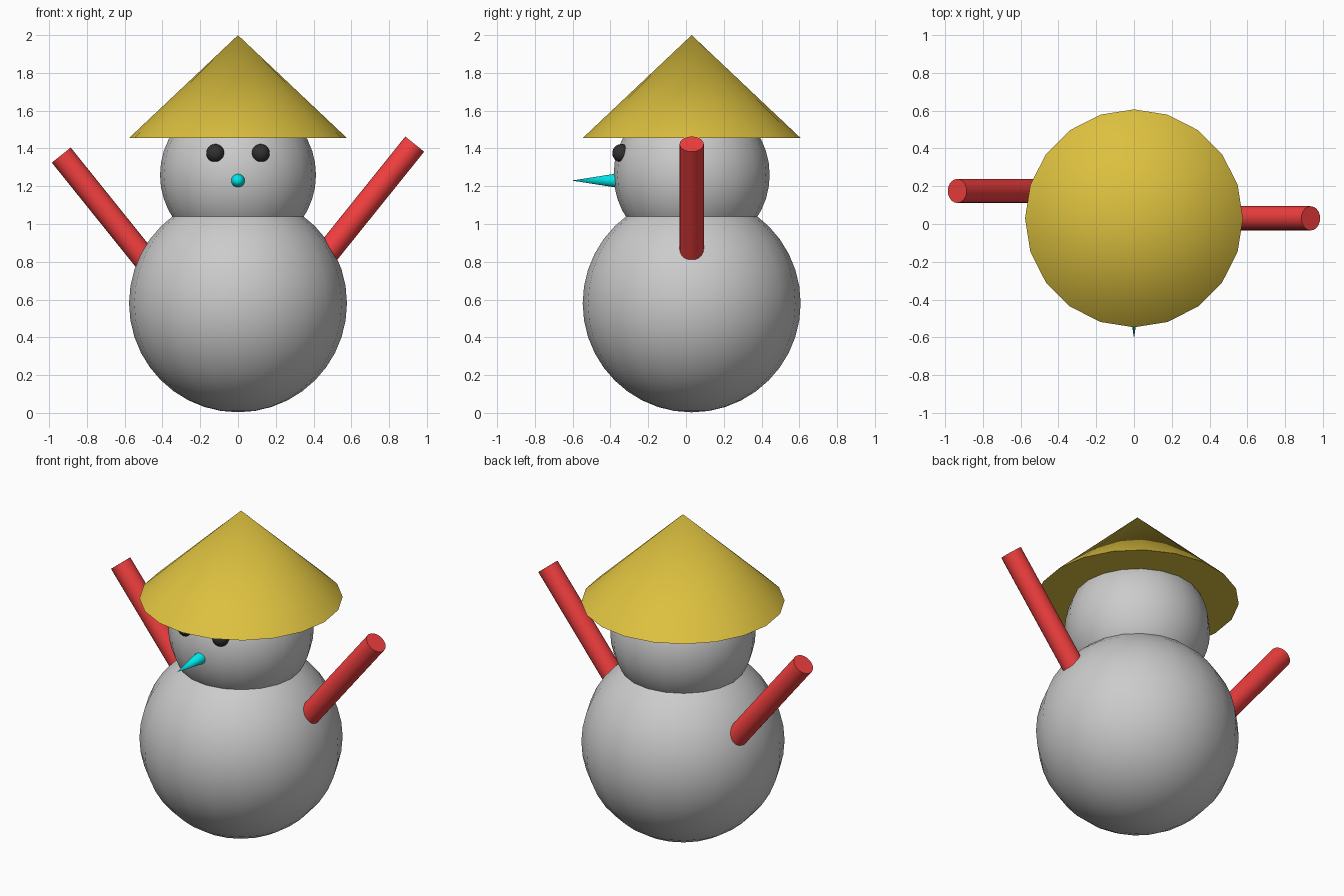
import bpy, math
from mathutils import Vector

if "Cube" in bpy.data.objects:
    bpy.data.objects.remove(bpy.data.objects["Cube"])

CY = 0.03  # depth of the main axis


def material(name, rgb):
    m = bpy.data.materials.new(name)
    m.diffuse_color = (*rgb, 1)
    m.use_nodes = True
    m.node_tree.nodes["Principled BSDF"].inputs["Base Color"].default_value = m.diffuse_color
    return m


def finish(name, mat=None, angle=40):
    ob = bpy.context.object
    ob.name = name
    bpy.ops.object.shade_smooth_by_angle(angle=math.radians(angle))
    if mat:
        ob.data.materials.append(mat)
    return ob


def ball(name, r, loc, mat=None):
    bpy.ops.mesh.primitive_uv_sphere_add(segments=20, ring_count=20, radius=r, location=loc)
    return finish(name, mat)


def taper(name, base, tip, r1, r2, mat):
    """Capped cone or cylinder running from base to tip."""
    a, b = Vector(base), Vector(tip)
    bpy.ops.mesh.primitive_cone_add(vertices=20, radius1=r1, radius2=r2,
                                    depth=(b - a).length, location=(a + b) / 2)
    bpy.context.object.rotation_euler = Vector((0, 0, 1)).rotation_difference(b - a).to_euler()
    return finish(name, mat)


straw = material("straw", (0.72, 0.53, 0.05))
red = material("red", (0.9, 0.05, 0.05))
black = material("black", (0.03, 0.03, 0.03))
teal = material("teal", (0.0, 0.81, 0.82))

# Snow balls
ball("body", 0.577, (0, CY, 0.58))
ball("head", 0.413, (0, CY, 1.26))

# Conical hat
taper("hat", (0, CY, 1.455), (0, CY, 2.0), 0.577, 0, straw)

# Face
for side, s in (("right", 1), ("left", -1)):
    ball("eye_" + side, 0.048, (s * 0.12, -0.342, 1.375), black)
taper("nose", (0, -0.355, 1.23), (0, -0.605, 1.23), 0.039, 0, teal)

# Raised arms: outer end x, y, z; lower ends sink into the body
for side, s, y, z in (("right", 1, CY, 1.423), ("left", -1, 0.175, 1.365)):
    ang, length = math.radians(38.8), 0.82
    hand = Vector((s * 0.936, y, z))
    shoulder = hand - length * Vector((s * math.sin(ang), 0, math.cos(ang)))
    taper("arm_" + side, shoulder, hand, 0.064, 0.064, red)
